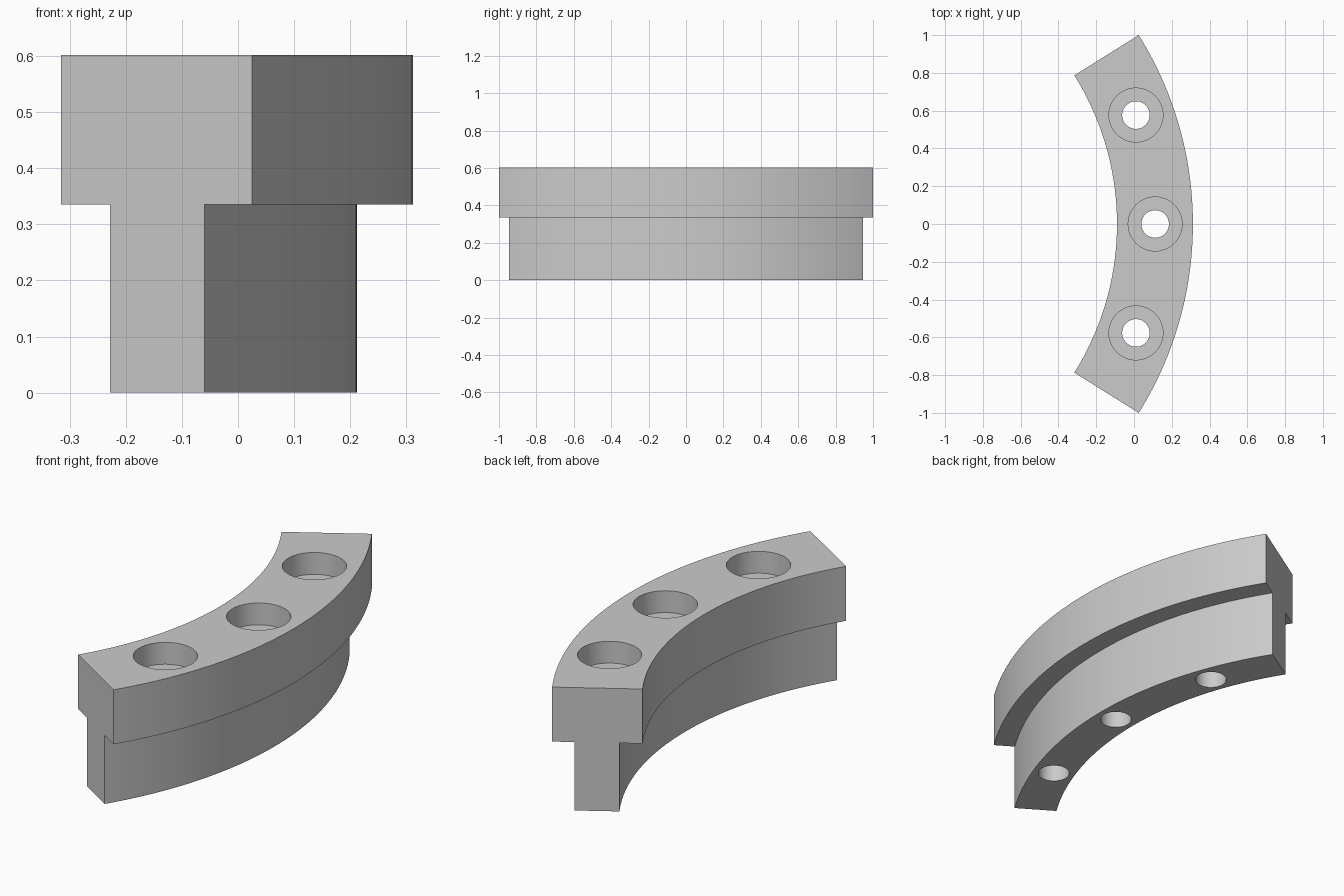
import bpy
import bmesh
from math import cos, sin, radians
from mathutils import Matrix, Vector

if "Cube" in bpy.data.objects:
    bpy.data.objects.remove(bpy.data.objects["Cube"], do_unlink=True)

CENTRE = Vector((-1.574, 0, 0))   # axis of the arc
HALF_ANGLE = radians(32.02)
HEIGHT, STEP = 0.602, 0.335
HOLE_ARC, HOLE_ANGLE = 1.686, radians(20)
BORE_DEPTH = 0.107

grey = bpy.data.materials.new("plain grey")
grey.use_nodes = True
colour = (0.6, 0.6, 0.6, 1)
grey.diffuse_color = colour
grey.node_tree.nodes["Principled BSDF"].inputs["Base Color"].default_value = colour


def make_object(name, bm):
    bmesh.ops.recalc_face_normals(bm, faces=bm.faces)
    mesh = bpy.data.meshes.new(name)
    bm.to_mesh(mesh)
    bm.free()
    mesh.materials.append(grey)
    obj = bpy.data.objects.new(name, mesh)
    bpy.context.collection.objects.link(obj)
    return obj


# Stepped T-shaped section swept around the arc
section = [(1.587, 0), (1.786, 0), (1.786, STEP), (1.886, STEP),
           (1.886, HEIGHT), (1.484, HEIGHT), (1.484, STEP), (1.587, STEP)]
steps = 48
bm = bmesh.new()
rings = []
for i in range(steps + 1):
    a = HALF_ANGLE * (2 * i / steps - 1)
    rings.append([bm.verts.new(CENTRE + Vector((r * cos(a), r * sin(a), z)))
                  for r, z in section])
for r1, r2 in zip(rings, rings[1:]):
    for k in range(len(section)):
        n = (k + 1) % len(section)
        bm.faces.new((r1[k], r1[n], r2[n], r2[k]))
bm.faces.new(rings[0])
bm.faces.new(rings[-1])
# Flat level surfaces become single faces
bmesh.ops.dissolve_limit(bm, angle_limit=radians(0.1), verts=bm.verts, edges=bm.edges)
body = make_object("curved_rail", bm)


# Counterbored screw holes
def cut_holes(name, radius, bottom, top):
    bm = bmesh.new()
    for a in (-HOLE_ANGLE, 0, HOLE_ANGLE):
        place = CENTRE + Vector((HOLE_ARC * cos(a), HOLE_ARC * sin(a), (bottom + top) / 2))
        bmesh.ops.create_cone(bm, cap_ends=True, segments=48, radius1=radius,
                              radius2=radius, depth=top - bottom,
                              matrix=Matrix.Translation(place))
    cutter = make_object(name, bm)
    cutter.hide_render = True
    mod = body.modifiers.new(name, "BOOLEAN")
    mod.operation = "DIFFERENCE"
    mod.solver = "EXACT"
    mod.object = cutter
    bpy.context.view_layer.objects.active = body
    bpy.ops.object.modifier_apply(modifier=mod.name)
    bpy.data.objects.remove(cutter, do_unlink=True)


cut_holes("through_holes", 0.073, -0.1, HEIGHT + 0.1)
cut_holes("counterbores", 0.143, HEIGHT - BORE_DEPTH, HEIGHT + 0.1)

# Smooth curved walls, sharp corners
bpy.ops.object.select_all(action="DESELECT")
body.select_set(True)
bpy.context.view_layer.objects.active = body
bpy.ops.object.shade_smooth_by_angle(angle=radians(30))
